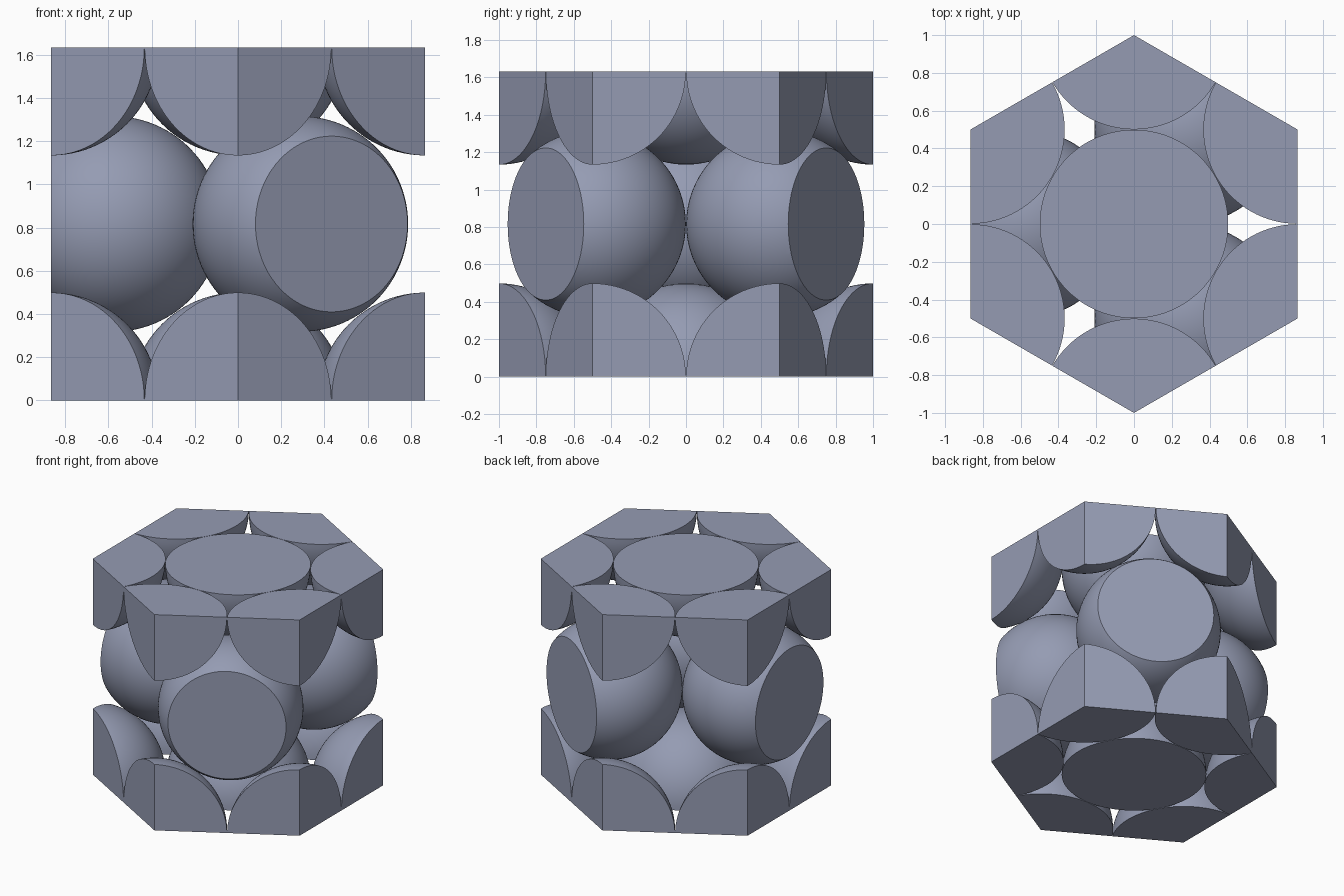
import bpy
import bmesh
from math import cos, sin, radians, sqrt
from mathutils import Matrix, Vector

old = bpy.data.objects.get("Cube")
if old:
    bpy.data.objects.remove(old, do_unlink=True)

RADIUS = 0.499
HEIGHT = sqrt(8 / 3)        # ideal close-packed cell height
APOTHEM = sqrt(3) / 2

# Single slate material
slate = bpy.data.materials.new("slate_blue_grey")
slate.use_nodes = True
slate.diffuse_color = (0.30, 0.33, 0.45, 1)
slate.node_tree.nodes["Principled BSDF"].inputs["Base Color"].default_value = slate.diffuse_color


def polar(distance, degrees, z):
    a = radians(degrees)
    return Vector((distance * cos(a), distance * sin(a), z))


# Walls of the hexagonal cell as (point, outward normal)
walls = [(polar(APOTHEM, a, 0), polar(1, a, 0)) for a in range(0, 360, 60)]
walls += [(Vector((0, 0, 0)), Vector((0, 0, -1))),
          (Vector((0, 0, HEIGHT)), Vector((0, 0, 1)))]


def clipped_ball(name, centre):
    """Ball trimmed to the cell, with every cut capped flat."""
    bm = bmesh.new()
    bmesh.ops.create_uvsphere(bm, u_segments=96, v_segments=48, radius=RADIUS,
                              matrix=Matrix.Translation(centre))
    for point, normal in walls:
        if (point - centre).dot(normal) >= RADIUS:
            continue
        bmesh.ops.bisect_plane(bm, geom=bm.verts[:] + bm.edges[:] + bm.faces[:],
                               dist=1e-5, plane_co=point, plane_no=normal,
                               clear_outer=True)
        rim = [e for e in bm.edges if e.is_boundary]
        bmesh.ops.holes_fill(bm, edges=rim, sides=0)
    bmesh.ops.recalc_face_normals(bm, faces=bm.faces[:])
    mesh = bpy.data.meshes.new(name)
    bm.to_mesh(mesh)
    bm.free()
    mesh.materials.append(slate)
    ball = bpy.data.objects.new(name, mesh)
    bpy.context.collection.objects.link(ball)
    return ball


balls = []

# Bottom and top layers: half ball in the middle, six corner pieces
for layer, z in (("bottom", 0), ("top", HEIGHT)):
    balls.append(clipped_ball(layer + "_centre_half_ball", Vector((0, 0, z))))
    for i in range(6):
        balls.append(clipped_ball(f"{layer}_corner_piece_{i + 1}",
                                  polar(1, 30 + 60 * i, z)))

# Middle layer: three balls resting in alternate hollows
for i in range(3):
    balls.append(clipped_ball(f"middle_ball_{i + 1}",
                              polar(1 / sqrt(3), 60 + 120 * i, HEIGHT / 2)))

# Smooth curved skin, crisp cut edges
bpy.ops.object.select_all(action='DESELECT')
for ball in balls:
    ball.select_set(True)
bpy.context.view_layer.objects.active = balls[0]
bpy.ops.object.shade_smooth_by_angle(angle=radians(30))
